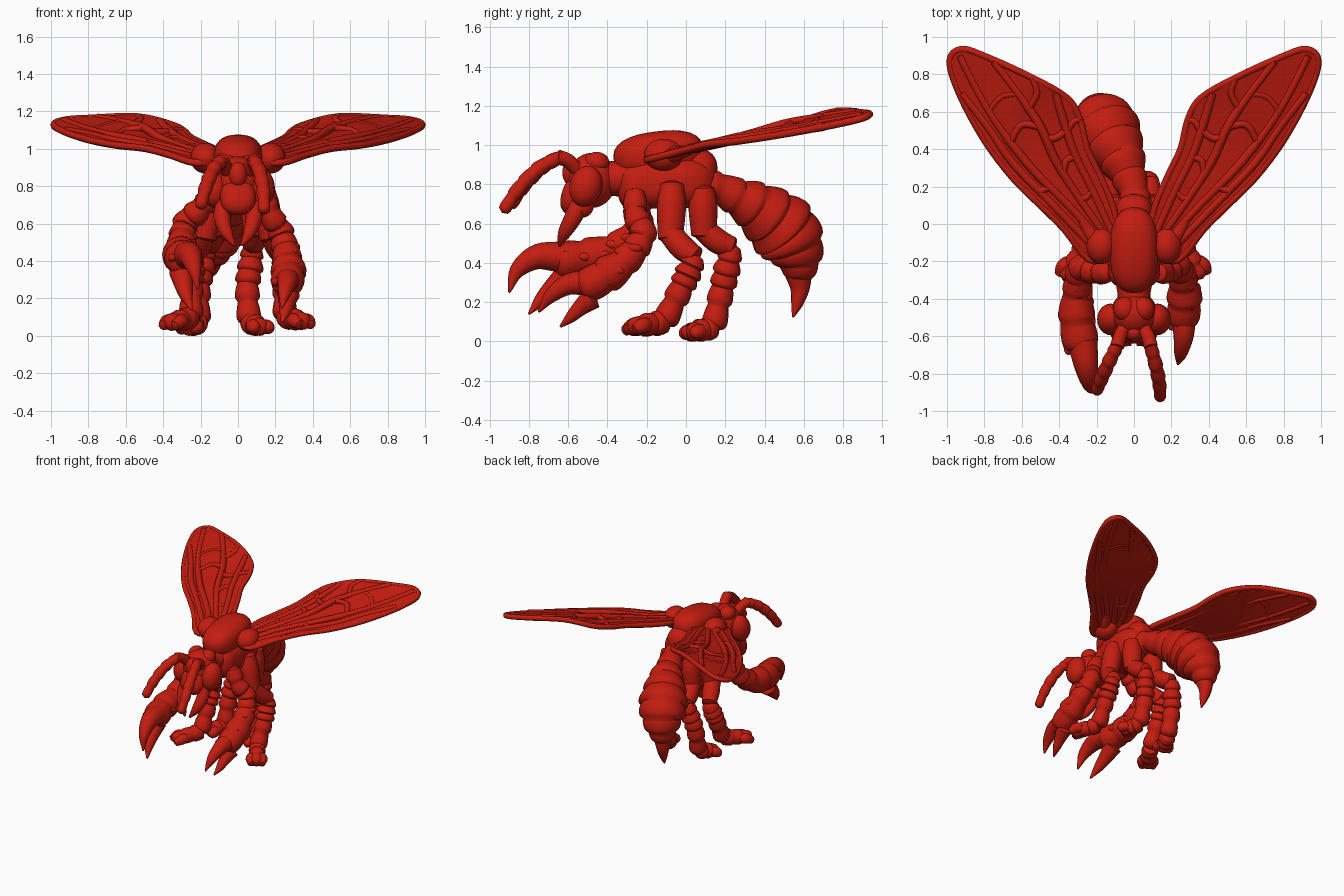
import bpy, bmesh, math, random
from mathutils import Vector, Quaternion

if "Cube" in bpy.data.objects:
    bpy.data.objects.remove(bpy.data.objects["Cube"])

random.seed(4)
red = bpy.data.materials.new("red")
red.diffuse_color = (0.55, 0.012, 0.005, 1)
red.use_nodes = True
red.node_tree.nodes["Principled BSDF"].inputs["Base Color"].default_value = red.diffuse_color


def finish(name, bm, angle=50):
    bmesh.ops.recalc_face_normals(bm, faces=bm.faces)
    me = bpy.data.meshes.new(name)
    bm.to_mesh(me)
    bm.free()
    ob = bpy.data.objects.new(name, me)
    bpy.context.collection.objects.link(ob)
    me.materials.append(red)
    bpy.ops.object.select_all(action='DESELECT')
    ob.select_set(True)
    bpy.context.view_layer.objects.active = ob
    bpy.ops.object.shade_smooth_by_angle(angle=math.radians(angle))
    return ob


def ball(name, loc, size, tilt=0, power=2):
    """Ellipsoid; power above 2 makes it boxier."""
    bm = bmesh.new()
    bmesh.ops.create_uvsphere(bm, u_segments=24, v_segments=16, radius=1)
    q = Quaternion((1, 0, 0), math.radians(tilt))
    for v in bm.verts:
        v.co *= sum(abs(c) ** power for c in v.co) ** (-1 / power)
        v.co = q @ Vector(a * b for a, b in zip(v.co, size)) + Vector(loc)
    return finish(name, bm)


def spline(pts, n, closed=False):
    p = [Vector(a) for a in pts]
    p = [p[-1]] + p + [p[0], p[1]] if closed else [p[0] * 2 - p[1]] + p + [p[-1] * 2 - p[-2]]
    out = []
    spans = len(p) - 3
    for i in range(n + (0 if closed else 1)):
        f = i / n * spans
        k = min(int(f), spans - 1)
        t = f - k
        a, b, c, d = p[k:k + 4]
        out.append(0.5 * (2 * b + (c - a) * t + (2 * a - 5 * b + 4 * c - d) * t * t
                          + (3 * b - a - 3 * c + d) * t ** 3))
    return out


def tube(name, pts, rings=0, sides=16, ridge=0.16, steps=16):
    """Swept tube through (x, y, z, radius); rings gives overlapping plates."""
    n = rings * 6 if rings else steps
    path = spline(pts, n)
    bm = bmesh.new()
    loops, side = [], None
    for i, p in enumerate(path):
        c = p.to_3d()
        t = (path[min(i + 1, n)].to_3d() - path[max(i - 1, 0)].to_3d()).normalized()
        side = t.orthogonal().normalized() if side is None else (side - t * side.dot(t)).normalized()
        up = t.cross(side)
        r = max(p[3], 0.004)
        if rings:
            r *= 1 + ridge * ((-.6, -.25, .05, .25, .4, .3)[i % 6])
        loops.append([bm.verts.new(c + r * (math.cos(a) * side + math.sin(a) * up))
                      for a in (j * math.tau / sides for j in range(sides))])
        if i in (0, n):
            tip = bm.verts.new(c + t * r * (0.45 if i else -0.45))
            for j in range(sides):
                bm.faces.new((loops[-1][j], loops[-1][(j + 1) % sides], tip))
    for a, b in zip(loops, loops[1:]):
        for j in range(sides):
            k = (j + 1) % sides
            bm.faces.new((a[j], a[k], b[k], b[j]))
    return finish(name, bm)


# thorax
ball("thorax_back", (0, -.14, .955), (.13, .23, .115), 7, 2.5)
ball("thorax_body", (0, -.09, .81), (.15, .245, .135), 0, 2.8)
ball("thorax_chest", (0, -.24, .79), (.14, .11, .13), 0, 2.5)
ball("thorax_rear", (0, .06, .88), (.1, .1, .1), 0, 2.3)
tube("neck", [(0, -.28, .83, .11), (0, -.36, .83, .09), (0, -.44, .83, .09)])
for s, side in ((1, "right"), (-1, "left")):
    ball(side + "_wing_joint", (s * .175, -.115, .95), (.08, .1, .082))

# abdomen and sting, curling to one side
tube("abdomen", [(.01, .08, .79, .09), (0, .17, .78, .08), (-.03, .26, .735, .097),
                 (-.065, .345, .69, .127), (-.11, .43, .63, .158), (-.15, .505, .56, .176),
                 (-.175, .555, .475, .152), (-.19, .575, .39, .108), (-.195, .572, .32, .065)],
     rings=8, sides=32, ridge=.13)
tube("sting", [(-.195, .572, .36, .075), (-.2, .58, .27, .05), (-.195, .565, .19, .03),
               (-.19, .545, .125, .006)])

# head
ball("head", (0, -.48, .82), (.125, .125, .14))
ball("face_plate", (0, -.575, .74), (.095, .06, .095), -15, 2.4)
ball("brow", (0, -.58, .86), (.05, .05, .07))
for s, side in ((1, "right"), (-1, "left")):
    ball(side + "_eye", (s * .125, -.51, .79), (.072, .083, .105), -15)
    ball(side + "_crown", (s * .05, -.455, .91), (.06, .065, .055))
    ball(side + "_cheek", (s * .075, -.53, .69), (.05, .06, .06))
    tube(side + "_mandible", [(s * .075, -.54, .71, .045), (s * .085, -.575, .63, .045),
                              (s * .06, -.62, .55, .033), (s * .02, -.645, .485, .008)])
    tube(side + "_antenna_base", [(s * .05, -.55, .87, .036), (s * .075, -.6, .92, .036),
                                  (s * .09, -.655, .94, .038)])
tube("right_antenna", [(.085, -.64, .94, .034), (.115, -.75, .88, .037), (.135, -.85, .78, .036),
                       (.14, -.93, .665, .03)], rings=5)
tube("left_antenna", [(-.085, -.64, .94, .034), (-.13, -.73, .89, .037), (-.17, -.82, .8, .036),
                      (-.2, -.895, .69, .03)], rings=5)


# walking legs: thigh, knee, ringed shin, toes
def leg(name, hip, low, knee, shin, ankle, toe):
    hip, low, knee, shin, ankle, toe = map(Vector, (hip, low, knee, shin, ankle, toe))
    P = lambda v, r: (*v, r)
    tube(name + "_thigh", [P(hip, .06), P(hip.lerp(low, .4), .074), P(low, .063)])
    tube(name + "_knee", [P(low + Vector((0, 0, .03)), .06), P(low.lerp(knee, .5), .064),
                          P(knee, .053)])
    tube(name + "_shin", [P(knee, .05), P(knee.lerp(shin, .5), .066), P(shin, .062),
                          P(ankle, .06)], rings=5, ridge=.22)
    tube(name + "_foot", [P(ankle, .06), P(ankle.lerp(toe, .5), .056), P(toe, .04)], rings=3)
    d = (toe - ankle).normalized()
    w = d.cross(Vector((0, 0, 1))).normalized()
    for k in (-1, 1):
        a = ankle.lerp(toe, .6) + w * k * .03
        tube(f"{name}_toe_{k + 2}", [P(a, .036), P(a + d * .04 + w * k * .012, .038),
                                     P(toe + w * k * .035 - Vector((0, 0, .015)), .027)])


leg("right_middle_leg", (.13, -.07, .8), (.18, -.08, .52), (.24, .05, .43), (.25, -.03, .26),
    (.25, -.11, .1), (.36, -.28, .075))
leg("left_middle_leg", (-.13, -.07, .8), (-.18, -.08, .52), (-.24, .05, .43), (-.25, -.03, .26),
    (-.25, -.11, .095), (-.37, -.29, .07))
leg("right_hind_leg", (.09, .085, .78), (.09, .09, .54), (.08, .235, .48), (.05, .18, .25),
    (.06, .14, .072), (.13, .02, .042))
leg("left_hind_leg", (-.09, .085, .78), (-.12, .09, .54), (-.17, .235, .48), (-.21, .18, .25),
    (-.21, .14, .072), (-.27, .0, .042))


# pincer arms
def pincer(name, arm, palm, upper, lower):
    tube(name + "_arm", arm, rings=4, ridge=.2)
    tube(name + "_palm", palm, rings=3, sides=20, ridge=.15)
    tube(name + "_upper_finger", upper)
    tube(name + "_lower_finger", lower)
    for i, p in enumerate(spline(palm, 9)[1:]):
        a = random.uniform(-1, 4)
        c = p.to_3d() + Vector((math.cos(a), 0, math.sin(a))) * p[3] * .78
        ball(f"{name}_knob_{i}", c, (.026, .04, .024))


pincer("right_pincer",
       [(.13, -.26, .76, .055), (.18, -.255, .64, .06), (.23, -.22, .55, .068), (.255, -.26, .46, .068)],
       [(.25, -.23, .5, .06), (.265, -.32, .4, .08), (.27, -.42, .33, .092), (.26, -.53, .27, .078)],
       [(.265, -.49, .3, .068), (.265, -.6, .29, .054), (.25, -.69, .23, .036), (.235, -.75, .15, .006)],
       [(.27, -.48, .22, .06), (.26, -.54, .17, .042), (.25, -.59, .12, .028), (.235, -.64, .075, .006)])
pincer("left_pincer",
       [(-.13, -.26, .76, .055), (-.21, -.255, .67, .065), (-.28, -.235, .6, .068), (-.3, -.28, .52, .07)],
       [(-.29, -.26, .55, .065), (-.305, -.37, .47, .08), (-.305, -.52, .425, .096), (-.28, -.66, .41, .09)],
       [(-.275, -.63, .43, .08), (-.255, -.76, .43, .064), (-.235, -.86, .36, .04), (-.215, -.9, .25, .006)],
       [(-.3, -.6, .34, .068), (-.29, -.68, .27, .05), (-.275, -.74, .21, .034), (-.25, -.8, .14, .006)])

# wings: tilted blade drooping at both edges, raised border and veins
outline = [(.12, -.17), (.24, -.19), (.37, -.03), (.5, .1), (.65, .25), (.8, .45), (.93, .69),
           (.985, .87), (.92, .935), (.78, .89), (.54, .78), (.36, .675), (.29, .56),
           (.25, .4), (.17, .23), (.1, .04)]
veins = [[(.15, -.12), (.35, .1), (.55, .3), (.72, .52), (.84, .72), (.93, .9)],
         [(.14, -.08), (.3, .15), (.42, .34), (.5, .52), (.62, .7), (.75, .87)],
         [(.12, -.04), (.22, .18), (.31, .36), (.36, .5), (.42, .7)],
         [(.2, -.14), (.45, .12), (.65, .33), (.78, .52), (.92, .7)],
         [(.5, .52), (.6, .53), (.66, .44)], [(.31, .36), (.36, .34), (.38, .27)],
         [(.62, .7), (.71, .68), (.78, .6)], [(.45, .2), (.5, .18), (.53, .2)],
         [(.36, .5), (.42, .46), (.47, .46)], [(.36, .5), (.32, .55), (.29, .56)],
         [(.22, .18), (.26, .14), (.29, .14)], [(.56, .62), (.52, .7), (.54, .78)]]
lift = lambda x, y: (.95 + .26 * (y + .1) - .075 * max(0, x - .5) / .5
                     - .22 * max(0, .5 - x) * max(0, y))
for s, side in ((1, "right"), (-1, "left")):
    bm = bmesh.new()
    edge = spline(outline, 64, True)
    top, low = ([bm.verts.new((s * p[0], p[1], lift(*p) + h)) for p in edge] for h in (.014, -.014))
    caps = [bm.faces.new(top), bm.faces.new(low)]
    for i in range(64):
        j = (i + 1) % 64
        bm.faces.new((top[i], top[j], low[j], low[i]))
    bmesh.ops.triangulate(bm, faces=caps)
    finish(side + "_wing", bm, 30)
    border = [(s * x, y, lift(x, y), .019) for x, y in outline + outline[:1]]
    tube(side + "_wing_border", border, sides=8, steps=64)
    for i, v in enumerate(veins):
        r = .024 if i < 4 else .02
        tube(f"{side}_wing_vein_{i + 1}", [(s * x, y, lift(x, y), r) for x, y in v], sides=8, steps=14)
    tube(side + "_wing_root", [(s * .13, -.15, .94, .05), (s * .21, -.08, .95, .045),
                               (s * .28, .02, .975, .025)])
